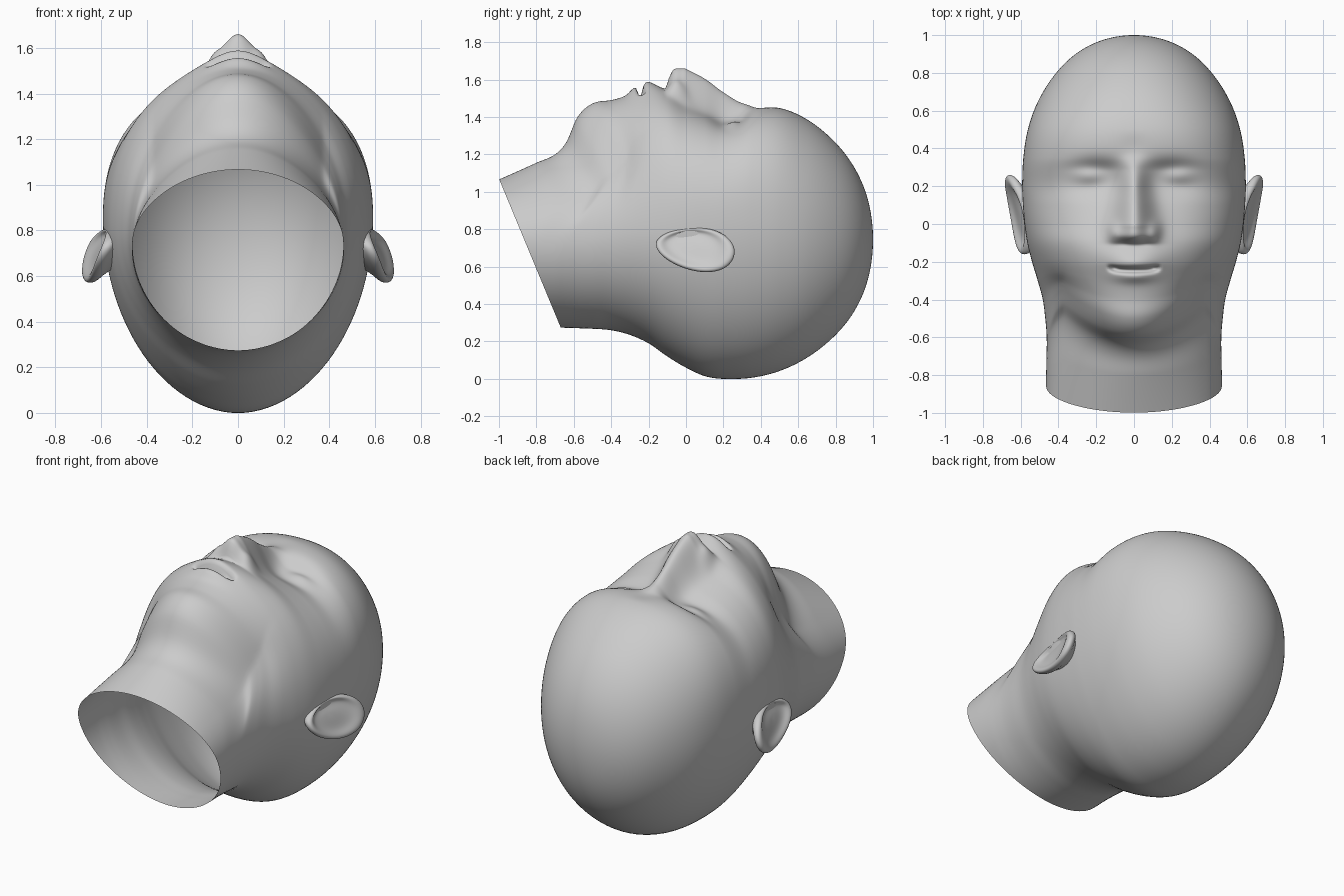
import bpy, bmesh, math
from mathutils import Vector

if "Cube" in bpy.data.objects:
    bpy.data.objects.remove(bpy.data.objects["Cube"])

skin = bpy.data.materials.new("grey_skin")
skin.diffuse_color = (0.6, 0.6, 0.6, 1)
skin.use_nodes = True
skin.node_tree.nodes["Principled BSDF"].inputs["Base Color"].default_value = skin.diffuse_color

# Cross-sections along the head: y, face height, back height, half width, widest height, fullness
SECTIONS = [
    (-1.06, 1.04, .28, .465, .72, 1.88),
    (-.8, 1.155, .277, .465, .72, 1.82),
    (-.7, 1.20, .275, .463, .72, 1.77),
    (-.64, 1.265, .273, .462, .73, 1.73),
    (-.58, 1.40, .271, .463, .74, 1.73),
    (-.5, 1.472, .268, .47, .75, 1.78),
    (-.4, 1.49, .26, .483, .77, 1.92),
    (-.3, 1.51, .235, .51, .79, 2.03),
    (-.2, 1.525, .19, .54, .80, 2.12),
    (-.1, 1.515, .12, .565, .82, 2.2),
    (0, 1.465, .06, .58, .84, 2.28),
    (.1, 1.425, .015, .588, .85, 2.36),
    (.2, 1.40, 0, .592, .85, 2.42),
    (.35, 1.445, .006, .586, .85, 2.45),
    (.5, 1.448, .042, .562, .84, 2.35),
    (.65, 1.385, .115, .508, .81, 2.2),
    (.8, 1.262, .235, .412, .78, 2.1),
    (.9, 1.13, .362, .309, .76, 2.05),
    (.97, .967, .523, .178, .75, 2),
    (1, .745, .745, 0, .745, 2),
]
# Nose height above the face along y
NOSE = [(-.2, 0), (-.112, 0), (-.09, .075), (-.065, .14), (-.02, .18), (0, .19), (.1, .18),
        (.2, .135), (.3, .05), (.38, 0), (.5, 0)]


def spline(keys, rows, t):
    """Smooth interpolation of rows at t, keys rising."""
    n = len(keys)
    t = min(max(t, keys[0]), keys[-1])
    i = 0
    while i < n - 2 and t > keys[i + 1]:
        i += 1
    h = keys[i + 1] - keys[i]
    f = (t - keys[i]) / h
    out = []
    for c in range(len(rows[0])):
        def slope(j):
            a, b = max(j - 1, 0), min(j + 1, n - 1)
            return (rows[b][c] - rows[a][c]) / (keys[b] - keys[a])
        p, q = rows[i][c], rows[i + 1][c]
        out.append(p * (1 + 2 * f) * (1 - f) ** 2 + slope(i) * h * f * (1 - f) ** 2
                   + q * f * f * (3 - 2 * f) - slope(i + 1) * h * f * f * (1 - f))
    return out


def step(a, b, v):
    t = min(max((v - a) / (b - a), 0), 1)
    return t * t * (3 - 2 * t)


def bump(x, y, cx, cy, rx, ry):
    return math.exp(-((x - cx) / rx) ** 2 - ((y - cy) / ry) ** 2)


def features(x, y, nose):
    """Height added to the face at x, y."""
    x = abs(x)
    width = .07 + .03 * step(.25, -.03, y)
    d = nose * math.exp(-(x / width) ** 2)
    # nostril wings and nostrils
    d += .035 * bump(x, y, .108, -.04, .035, .045)
    d -= .012 * bump(x, y, .055, -.09, .03, .02)
    # eye sockets with a sharper brow edge, and closed eyes
    d -= .05 * bump(x, y, .2, .28, .14, .06 if y > .28 else .11)
    d += .03 * bump(x, y, .235, .255, .085, .045)
    # mouth mound, lips and the slit between them
    d += .055 * bump(x, y, 0, -.18, .18, .1)
    d += .012 * bump(x, y, 0, -.21, .1, .025)
    d += .02 * bump(x, y, 0, -.28, .1, .03)
    slit = -.246 + .6 * x * x
    d -= .06 * math.exp(-((y - slit) / .013) ** 2) * (1 - step(.10, .15, x))
    return d


def finish(name, bm):
    bmesh.ops.recalc_face_normals(bm, faces=bm.faces)
    me = bpy.data.meshes.new(name)
    bm.to_mesh(me)
    bm.free()
    me.materials.append(skin)
    me.shade_smooth()
    ob = bpy.data.objects.new(name, me)
    bpy.context.collection.objects.link(ob)
    return ob


def bridge(bm, a, b):
    n = len(a)
    for j in range(n):
        k = (j + 1) % n
        bm.faces.new((a[j], a[k], b[k], b[j]))


def fan(bm, pole, ring):
    n = len(ring)
    for j in range(n):
        bm.faces.new((pole, ring[j], ring[(j + 1) % n]))


# Head and neck: rings lofted from the crown down to the neck
RINGS, SEGS = 320, 176
rows = SECTIONS[::-1]
keys = [math.sqrt(1 - r[0]) for r in rows]
vals = [r[1:] for r in rows]
nose_keys = [p[0] for p in NOSE]
nose_vals = [p[1:] for p in NOSE]
bm = bmesh.new()
pole = bm.verts.new((0, 1, .745))
previous = None
for i in range(1, RINGS + 1):
    s = keys[-1] * i / RINGS
    y = 1 - s * s
    front, back, half, mid, full = spline(keys, vals, s)
    nose = spline(nose_keys, nose_vals, y)[0]
    taper = max(0, 2 - full) * .7
    jaw = math.exp(-((y + .58) / .25) ** 2)
    ring = []
    for j in range(SEGS):
        t = 2 * math.pi * j / SEGS
        t -= .6 * math.sin(t)            # denser on the face
        c, u = math.sin(t), math.cos(t)
        n = max(2, full) if u > 0 else 1.95
        r = (abs(c) ** n + abs(u) ** n) ** (-1 / n)
        x, u = half * c * r, u * r
        sweep = 0
        if u > 0:
            x *= 1 - taper * u * u
            z = mid + u * (front - mid) + features(x, y, nose) * step(.2, .6, u)
            sweep = 1.2 * min(x * x, .14) * jaw * step(0, .6, u)   # jaw line curves back
        else:
            z = mid + u * (mid - back)
        ring.append(bm.verts.new((x, y + sweep, z)))
    if previous:
        bridge(bm, previous, ring)
    else:
        fan(bm, pole, ring)
    previous = ring
# slanted open neck cut
bmesh.ops.bisect_plane(bm, geom=bm.verts[:] + bm.edges[:] + bm.faces[:],
                       plane_co=Vector((0, -1, 1.07)),
                       plane_no=Vector((0, -.795, -.33)), clear_outer=True)
finish("head", bm)

# Ears: egg outline swept from the root, round the rim and into the hollow
EAR = [(.55, -.13), (.72, -.075), (.9, -.045), (.98, -.028), (1, -.012), (.98, .002),
       (.92, .008), (.84, .006), (.75, -.004), (.65, -.016), (.48, -.024), (.25, -.025)]


def ear_point(side, scale, dx, a):
    wide = (.11 if a < math.pi else .125) + .02 * math.cos(a)
    y = .05 + .212 * scale * math.cos(a) - .04 * (1 - scale)
    z = .70 + wide * scale * math.sin(a) - .02 * scale * math.cos(a) + .035 * (1 - scale)
    x = .677 + .18 * (min(y, .2) - .2) - 2.1 * max(0, z - .62) ** 2 + dx
    return (side * x, y, z)


for side, name in ((1, "ear_right"), (-1, "ear_left")):
    bm = bmesh.new()
    previous = None
    for scale, dx in EAR:
        ring = [bm.verts.new(ear_point(side, scale, dx, 2 * math.pi * j / 48))
                for j in range(48)]
        if previous:
            bridge(bm, previous, ring)
        previous = ring
    fan(bm, bm.verts.new(ear_point(side, 0, -.025, 0)), previous)
    ear = finish(name, bm)
    smooth = ear.modifiers.new("smooth", 'SUBSURF')
    smooth.levels = smooth.render_levels = 1
